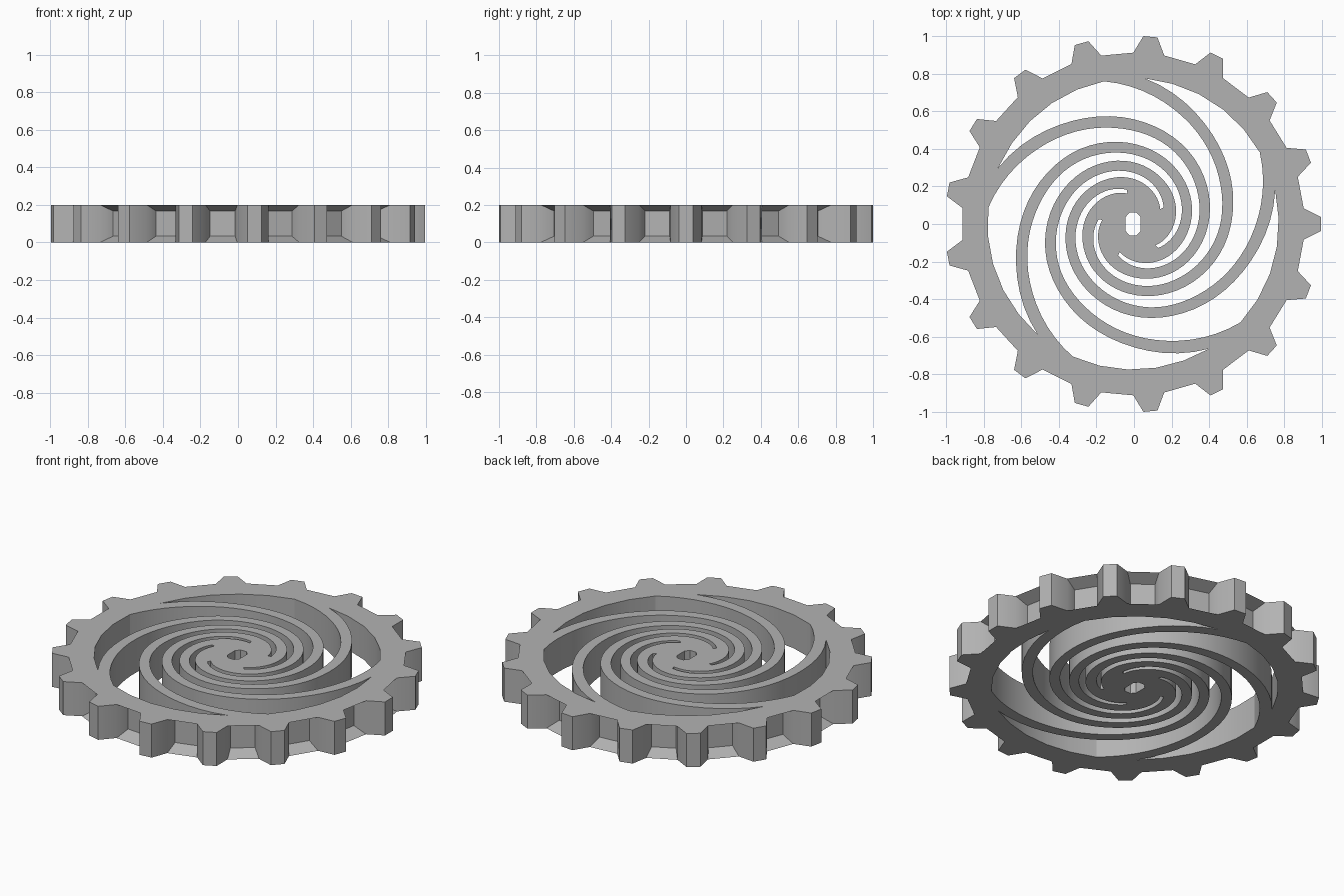
import bpy, bmesh
from math import radians, cos, sin
from mathutils import Vector

cube = bpy.data.objects.get("Cube")
if cube:
    bpy.data.objects.remove(cube)

TEETH, ARMS, HEIGHT = 17, 5, 0.2
ROOT, TIP, RIM = 0.912, 1.0015, 0.775


def polar(radius, degrees):
    a = radians(degrees)
    return (radius * cos(a), radius * sin(a))


def smooth_radius(anchors, f):
    """Catmull-Rom value through evenly spaced radii, f from 0 to 1."""
    pts = [2 * anchors[0] - anchors[1], *anchors, 2 * anchors[-1] - anchors[-2]]
    x = f * (len(anchors) - 1)
    i = min(int(x), len(anchors) - 2)
    t = x - i
    a, b, c, d = pts[i:i + 4]
    return b + 0.5 * t * (c - a + t * (2 * a - 5 * b + 4 * c - d + t * (3 * (b - c) + d - a)))


# Toothed outline
outline = []
for i in range(TEETH):
    mid = 360 / TEETH * i
    outline += [polar(ROOT, mid - 5.2), polar(TIP, mid - 2.15),
                polar(TIP, mid + 2.15), polar(ROOT, mid + 5.2)]

# Spiral opening: inner edge, outer edge, then along the rim
inner = [0.778, 0.645, 0.555, 0.49, 0.43, 0.38, 0.335, 0.29, 0.25, 0.207, 0.165]
outer = [0.775, 0.63, 0.522, 0.452, 0.387, 0.336, 0.288, 0.238, 0.185]
SWEEP, LEAVE, STEPS = 345, 56, 56


def spiral_opening(start):
    pts = [polar(smooth_radius(inner, i / STEPS), start - SWEEP * i / STEPS)
           for i in range(STEPS + 1)]
    for i in range(STEPS, -1, -1):
        f = i / STEPS
        pts.append(polar(smooth_radius(outer, f), start - LEAVE - (SWEEP - LEAVE) * f))
    pts += [polar(RIM, start - LEAVE * k / 5) for k in (4, 3, 2, 1)]
    return pts


# Hub hole, an octagon taller than wide
hub_hole = [(sx * x, sy * y) for sx, sy, order in
            ((1, 1, 1), (-1, 1, -1), (-1, -1, 1), (1, -1, -1))
            for x, y in ((0.04, 0.037), (0.019, 0.06))[::order]]

# Filled, extruded profile
curve = bpy.data.curves.new("gear_profile", 'CURVE')
curve.dimensions = '2D'
curve.fill_mode = 'BOTH'
curve.extrude = HEIGHT / 2
loops = [outline, hub_hole] + [spiral_opening(13.5 + 360 / ARMS * k) for k in range(ARMS)]
for loop in loops:
    spline = curve.splines.new('POLY')
    spline.points.add(len(loop) - 1)
    for p, (x, y) in zip(spline.points, loop):
        p.co = (x, y, 0, 1)
    spline.use_cyclic_u = True
gear = bpy.data.objects.new("spiral_gear", curve)
bpy.context.collection.objects.link(gear)
bpy.ops.object.select_all(action='DESELECT')
gear.select_set(True)
bpy.context.view_layer.objects.active = gear
bpy.ops.object.convert(target='MESH')
gear = bpy.context.object
gear.name = "spiral_gear"

bm = bmesh.new()
bm.from_mesh(gear.data)
bmesh.ops.remove_doubles(bm, verts=bm.verts, dist=0.0005)
bmesh.ops.recalc_face_normals(bm, faces=bm.faces)

# Tapered pockets sunk into the rim between the teeth
valleys = [f for f in bm.faces if abs(f.normal.z) < 0.1
           and all(abs(v.co.xy.length - ROOT) < 0.003 for v in f.verts)]
for face in valleys:
    centre = face.calc_center_median()
    out = Vector((centre.x, centre.y, 0)).normalized()
    floor = bmesh.ops.extrude_discrete_faces(bm, faces=[face])["faces"][0]
    for v in floor.verts:
        offset = v.co - centre
        flat = Vector((offset.x, offset.y, 0)) * 0.78
        v.co = centre + flat + Vector((0, 0, offset.z * 0.67)) - out * 0.075

# Centre the bounds and stand on the ground
bmesh.ops.translate(bm, verts=bm.verts, vec=(-0.005, 0, -min(v.co.z for v in bm.verts)))
bm.to_mesh(gear.data)
bm.free()

# Plain grey
grey = bpy.data.materials.new("plain_grey")
grey.use_nodes = True
colour = (0.45, 0.45, 0.45, 1)
grey.diffuse_color = colour
grey.node_tree.nodes["Principled BSDF"].inputs["Base Color"].default_value = colour
gear.data.materials.clear()
gear.data.materials.append(grey)
bpy.ops.object.shade_smooth_by_angle(angle=radians(25))
